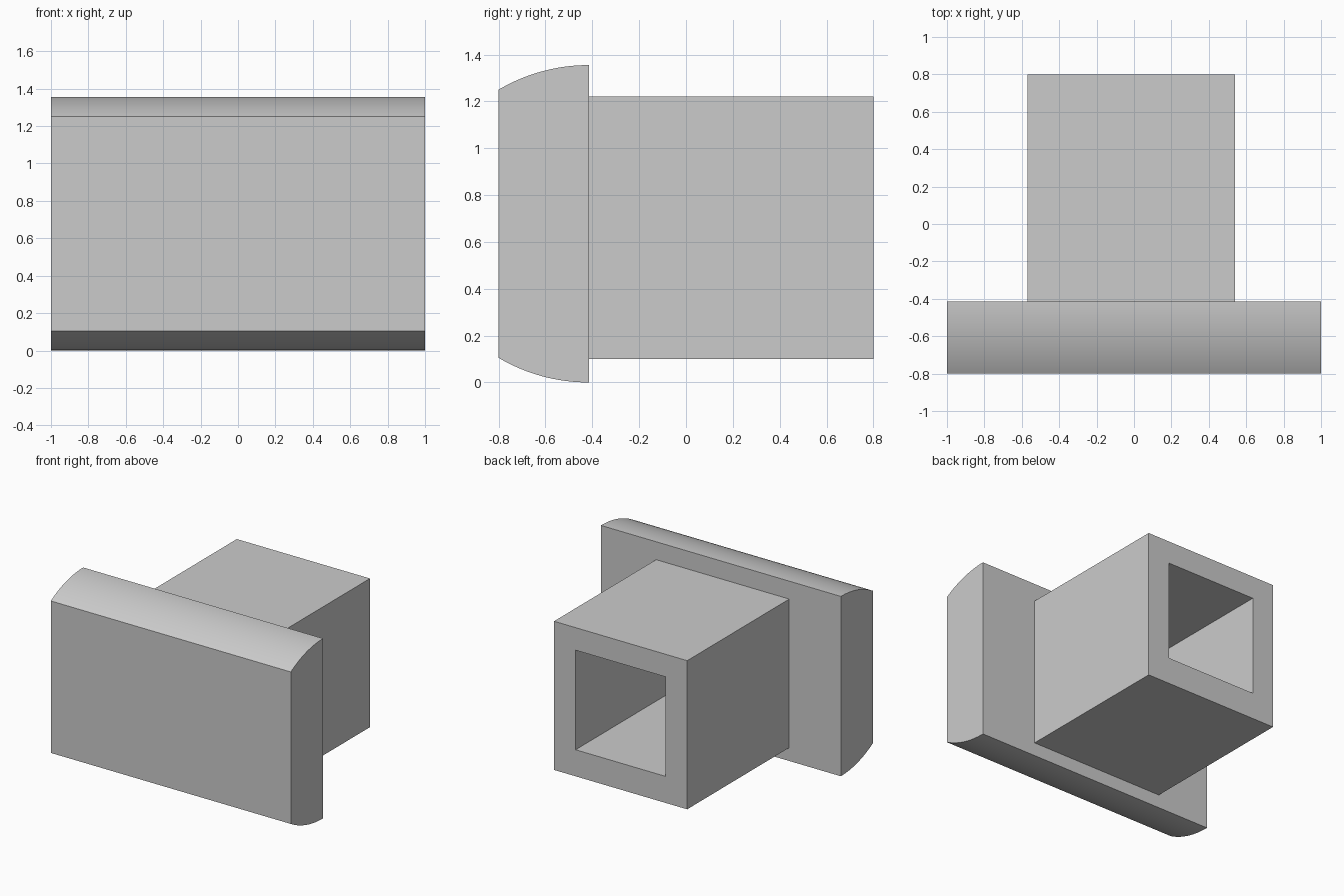
import bpy
import bmesh
import math

cube = bpy.data.objects.get("Cube")
if cube:
    bpy.data.objects.remove(cube, do_unlink=True)

grey = bpy.data.materials.new("plain grey")
grey.use_nodes = True
GREY = (0.6, 0.6, 0.6, 1)
grey.diffuse_color = GREY
grey.node_tree.nodes["Principled BSDF"].inputs["Base Color"].default_value = GREY


def finish(bm, name):
    bmesh.ops.recalc_face_normals(bm, faces=bm.faces)
    mesh = bpy.data.meshes.new(name)
    bm.to_mesh(mesh)
    bm.free()
    mesh.materials.append(grey)
    obj = bpy.data.objects.new(name, mesh)
    bpy.context.collection.objects.link(obj)
    return obj


def extrude(bm, faces, offset):
    new = bmesh.ops.extrude_face_region(bm, geom=faces)["geom"]
    verts = [v for v in new if isinstance(v, bmesh.types.BMVert)]
    bmesh.ops.translate(bm, verts=verts, vec=offset)


# Wide front plate: side profile with a shallow arc along the top and bottom
FRONT, BACK, HEIGHT, DROP = -0.8, -0.415, 1.355, 0.105
depth = BACK - FRONT
radius = (depth ** 2 + DROP ** 2) / (2 * DROP)
sweep = math.asin(depth / radius)
steps = 16
arc = [(BACK - radius * math.sin(sweep * i / steps),
        radius * (1 - math.cos(sweep * i / steps))) for i in range(steps + 1)]
profile = arc + [(y, HEIGHT - z) for y, z in reversed(arc)]
bm = bmesh.new()
side = bm.faces.new([bm.verts.new((-1, y, z)) for y, z in profile])
extrude(bm, [side], (2, 0, 0))
plate = finish(bm, "front_plate")
bpy.context.view_layer.objects.active = plate
plate.select_set(True)
bpy.ops.object.shade_smooth_by_angle(angle=math.radians(15))


# Square hollow tube behind the plate: a rectangular ring pulled forward
def rectangle(bm, x0, x1, z0, z1):
    return [bm.verts.new((x, 0.8, z))
            for x, z in ((x0, z0), (x1, z0), (x1, z1), (x0, z1))]


bm = bmesh.new()
outer = rectangle(bm, -0.57, 0.54, 0.1, 1.22)
inner = rectangle(bm, -0.39, 0.36, 0.3, 1.05)
ring = [bm.faces.new((outer[i], outer[(i + 1) % 4], inner[(i + 1) % 4], inner[i]))
        for i in range(4)]
extrude(bm, ring, (0, BACK - 0.8, 0))
finish(bm, "square_tube")
